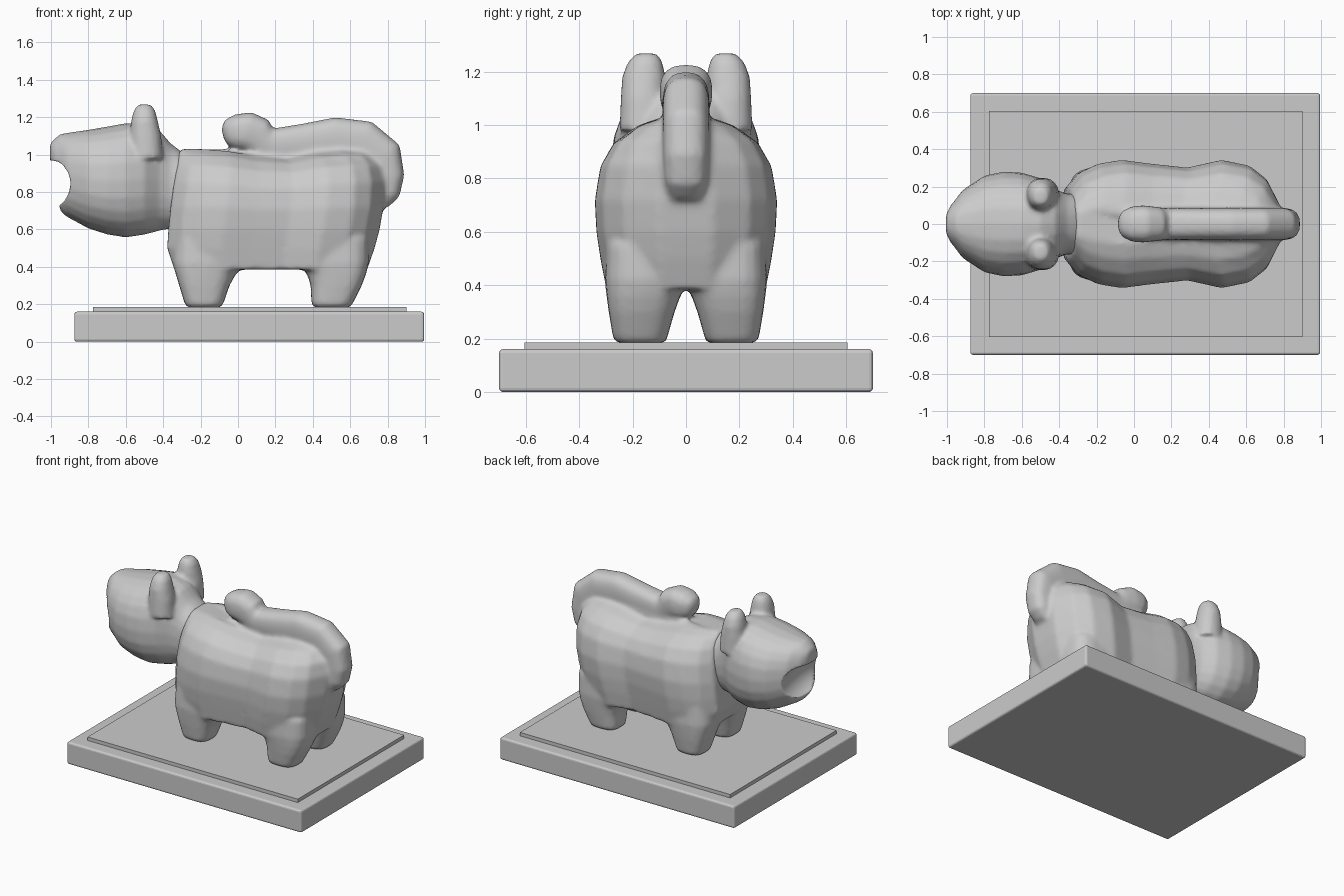
import bpy, bmesh, math
from mathutils import Vector

if "Cube" in bpy.data.objects:
    bpy.data.objects.remove(bpy.data.objects["Cube"])

stone = bpy.data.materials.new("grey_stone")
stone.diffuse_color = (0.6, 0.6, 0.6, 1)
stone.use_nodes = True
stone.node_tree.nodes["Principled BSDF"].inputs["Base Color"].default_value = stone.diffuse_color


def oval(n=20, power=2.6):
    """Unit rounded-square outline."""
    pts = []
    for i in range(n):
        a = 2 * math.pi * i / n
        c, s = math.cos(a), math.sin(a)
        pts.append((math.copysign(abs(c) ** (2 / power), c),
                    math.copysign(abs(s) ** (2 / power), s)))
    return pts


def loft(bm, rings):
    """Skin a list of equal-length rings and cap both ends."""
    rows = [[bm.verts.new(p) for p in r] for r in rings]
    n = len(rows[0])
    faces = [bm.faces.new((a[i], a[(i + 1) % n], b[(i + 1) % n], b[i]))
             for a, b in zip(rows, rows[1:]) for i in range(n)]
    faces += [bm.faces.new(rows[0]), bm.faces.new(rows[-1])]
    bmesh.ops.recalc_face_normals(bm, faces=faces)


def finish(bm, name):
    me = bpy.data.meshes.new(name)
    bm.to_mesh(me)
    bm.free()
    me.materials.append(stone)
    ob = bpy.data.objects.new(name, me)
    bpy.context.collection.objects.link(ob)
    return ob


def fuse(ob, voxel):
    m = ob.modifiers.new("fuse", 'REMESH')
    m.mode, m.voxel_size, m.use_smooth_shade = 'VOXEL', voxel, True


def soften(ob, times):
    m = ob.modifiers.new("soften", 'SMOOTH')
    m.factor, m.iterations = 0.5, times


def slab(name, x0, x1, y, z0, z1, bevel):
    bm = bmesh.new()
    bmesh.ops.create_cube(bm, size=1)
    for v in bm.verts:
        v.co = ((x0 + x1) / 2 + v.co.x * (x1 - x0), v.co.y * 2 * y,
                (z0 + z1) / 2 + v.co.z * (z1 - z0))
    ob = finish(bm, name)
    if bevel:
        m = ob.modifiers.new("bevel", 'BEVEL')
        m.width, m.segments = bevel, 3


# Plinth and the thin plate on it
slab("plinth", -0.875, 0.995, 0.70, 0, 0.16, 0.014)
slab("plinth_plate", -0.775, 0.90, 0.605, 0.155, 0.185, 0)

# Torso: horizontal slices (z, front x, back x, half width) of a waisted outline
waist = [(0, .55), (.06, .8), (.15, .94), (.26, 1), (.4, .94), (.57, .88),
         (.73, 1), (.86, .91), (.94, .7), (1, .3)]
slices = [(.385, -.34, .69, .30), (.5, -.378, .73, .322), (.6, -.372, .757, .337),
          (.72, -.36, .777, .343), (.85, -.342, .782, .322), (.94, -.326, .765, .272),
          (1.0, -.316, .725, .19), (1.03, -.312, .69, .10)]


def torso_ring(z, x0, x1, w):
    half = []
    for s, k in waist:
        x = x0 + (x1 - x0) * s
        sag = 0.05 * math.exp(-((x - .22) / .2) ** 2) * max(0, (z - .6) / .4)
        half.append((x, w * k, z - sag))
    return half + [(x, -y, z) for x, y, z in reversed(half)]


body = bmesh.new()
loft(body, [torso_ring(*s) for s in slices])

# Legs: slices (z, x0, x1, inner y, outer y), mirrored across y
front_leg = [(.183, -.275, -.09, .075, .265), (.21, -.288, -.075, .068, .275),
             (.3, -.315, -.045, .042, .29), (.36, -.333, -.012, .02, .298),
             (.42, -.35, .05, .0, .305), (.55, -.34, .05, .0, .30)]
rear_leg = [(.183, .40, .60, .075, .265), (.21, .392, .617, .068, .275),
            (.3, .388, .662, .042, .29), (.36, .37, .685, .02, .298),
            (.42, .32, .70, .0, .305), (.55, .32, .70, .0, .30)]
for leg in (front_leg, rear_leg):
    for side in (1, -1):
        loft(body, [[((a + b) / 2 + u * (b - a) / 2,
                      side * ((c + d) / 2 + v * (d - c) / 2), z)
                     for u, v in oval(20, 3)] for z, a, b, c, d in leg])

# Tail curled forward over the back: path (x, z, radius, half width)
tail = [(-.082, 1.11, .03, .03), (-.062, 1.115, .07, .07), (-.01, 1.12, .095, .095),
        (.05, 1.125, .105, .1), (.11, 1.095, .105, .092), (.17, 1.05, .09, .085),
        (.35, 1.06, .105, .086), (.52, 1.08, .12, .088), (.67, 1.06, .125, .088),
        (.765, .985, .12, .088), (.79, .88, .1, .086), (.785, .79, .08, .08),
        (.765, .73, .04, .06)]
rings = []
for i, (x, z, r, w) in enumerate(tail):
    a, b = tail[max(i - 1, 0)], tail[min(i + 1, len(tail) - 1)]
    t = Vector((b[0] - a[0], b[1] - a[1])).normalized()
    rings.append([(x - t.y * r * v, u * w, z + t.x * r * v) for u, v in oval(20, 2.6)])
loft(body, rings)
body = finish(body, "body_legs_and_tail")
fuse(body, 0.015)
soften(body, 5)

# Head and neck: slices (x, bottom z, top z, half width)
head = bmesh.new()
sections = [(-1.005, .97, 1.06, .05), (-.98, .84, 1.085, .10), (-.95, .70, 1.11, .14),
            (-.92, .67, 1.115, .18), (-.8, .605, 1.133, .258), (-.7, .573, 1.15, .28),
            (-.6, .557, 1.168, .275), (-.5, .572, 1.165, .245), (-.42, .593, 1.13, .185),
            (-.36, .605, 1.06, .162), (-.28, .62, 1.0, .165)]
loft(head, [[(x, w * u, (a + b) / 2 + v * (b - a) / 2) for u, v in oval(24, 2.3)]
            for x, a, b, w in sections])

# Ears: upright tapered stubs (x, y, z, x radius, y radius)
ear = [(-.49, .16, .98, .09, .09), (-.495, .16, 1.1, .085, .085),
       (-.50, .158, 1.18, .072, .082), (-.50, .153, 1.235, .058, .066),
       (-.50, .148, 1.268, .035, .04)]
for side in (1, -1):
    loft(head, [[(x + u * a, side * (y + v * b), z) for u, v in oval(16, 2.2)]
                for x, y, z, a, b in ear])
head = finish(head, "head")
fuse(head, 0.014)

# Open mouth scooped out of the muzzle
scoop = bmesh.new()
bmesh.ops.create_uvsphere(scoop, u_segments=32, v_segments=20, radius=1)
for v in scoop.verts:
    v.co = (-.98 + v.co.x * .108, v.co.y * .30, .848 + v.co.z * .125)
for f in scoop.faces:
    f.smooth = True
scoop = finish(scoop, "mouth_cutter")
scoop.hide_render = True
scoop.display_type = 'WIRE'
cut = head.modifiers.new("mouth", 'BOOLEAN')
cut.operation, cut.solver, cut.object = 'DIFFERENCE', 'EXACT', scoop
soften(head, 4)
